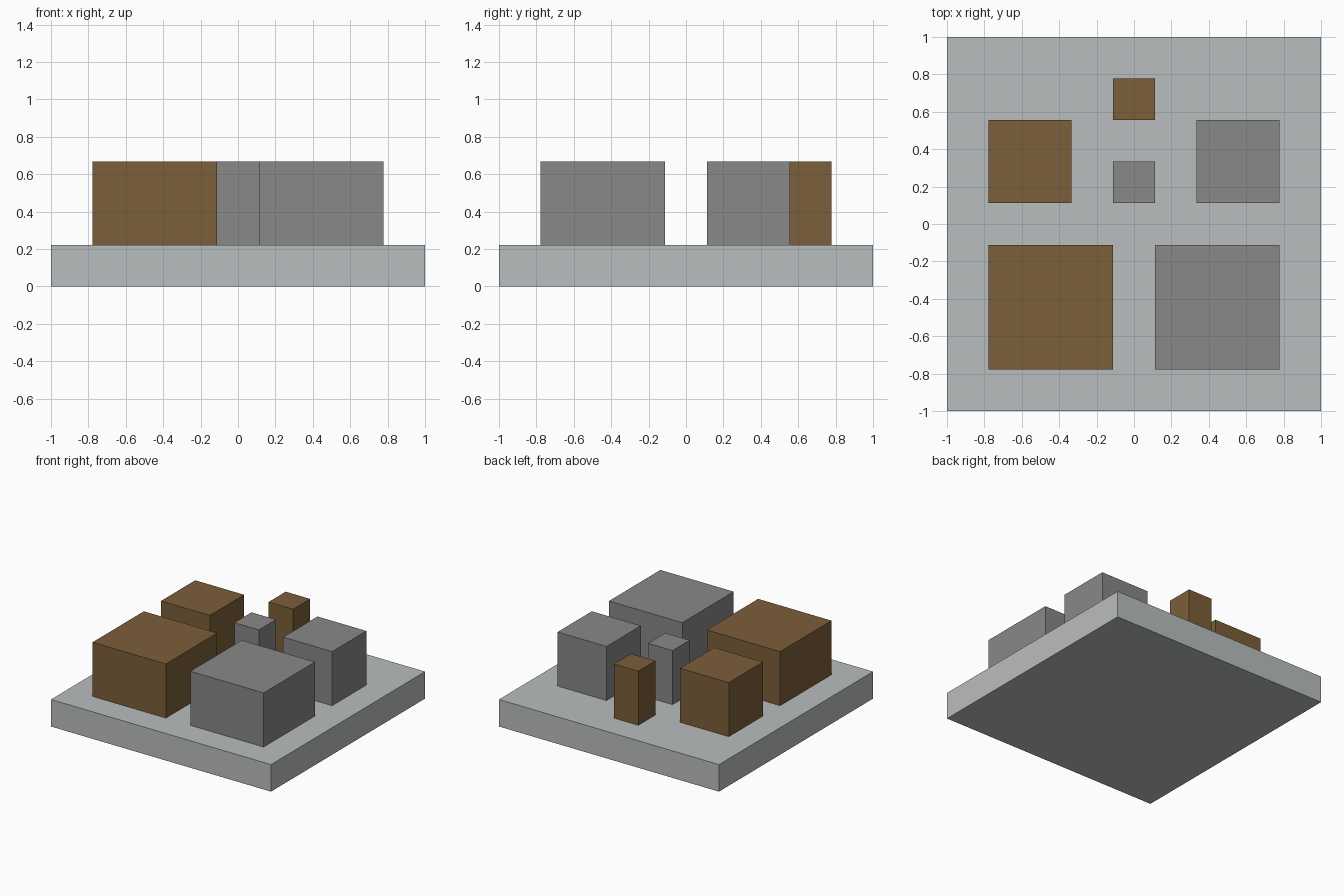
import bpy
import bmesh
from mathutils import Matrix, Vector

cube = bpy.data.objects.get("Cube")
if cube:
    bpy.data.objects.remove(cube, do_unlink=True)

U = 1 / 9  # layout module: the base is 18 modules wide


def make_material(name, rgb):
    mat = bpy.data.materials.new(name)
    mat.use_nodes = True
    color = (*rgb, 1.0)
    mat.diffuse_color = color
    mat.node_tree.nodes["Principled BSDF"].inputs["Base Color"].default_value = color
    return mat


def make_block(name, center, size, mat):
    """Flat-sided box; center and size are in modules, center at the bottom."""
    bm = bmesh.new()
    place = Matrix.Translation(Vector((0, 0, size[2] / 2)) * U)
    scale = Matrix.Diagonal((*(s * U for s in size), 1))
    bmesh.ops.create_cube(bm, size=1, matrix=place @ scale)
    mesh = bpy.data.meshes.new(name)
    bm.to_mesh(mesh)
    bm.free()
    mesh.materials.append(mat)
    obj = bpy.data.objects.new(name, mesh)
    obj.location = Vector(center) * U
    bpy.context.collection.objects.link(obj)


pale = make_material("pale_grey", (0.491, 0.515, 0.509))
grey = make_material("mid_grey", (0.246, 0.246, 0.246))
brown = make_material("brown", (0.202, 0.112, 0.042))

# Base slab
base_height = 2
make_block("base_slab", (0, 0, 0), (18, 18, base_height), pale)

# Square blocks of equal height: name, x, y, width, material
blocks = [
    ("large_brown_block", -4, -4, 6, brown),
    ("large_grey_block", 4, -4, 6, grey),
    ("medium_brown_block", -5, 3, 4, brown),
    ("medium_grey_block", 5, 3, 4, grey),
    ("small_brown_block", 0, 6, 2, brown),
    ("small_grey_block", 0, 2, 2, grey),
]
for name, x, y, width, mat in blocks:
    make_block(name, (x, y, base_height), (width, width, 4), mat)
